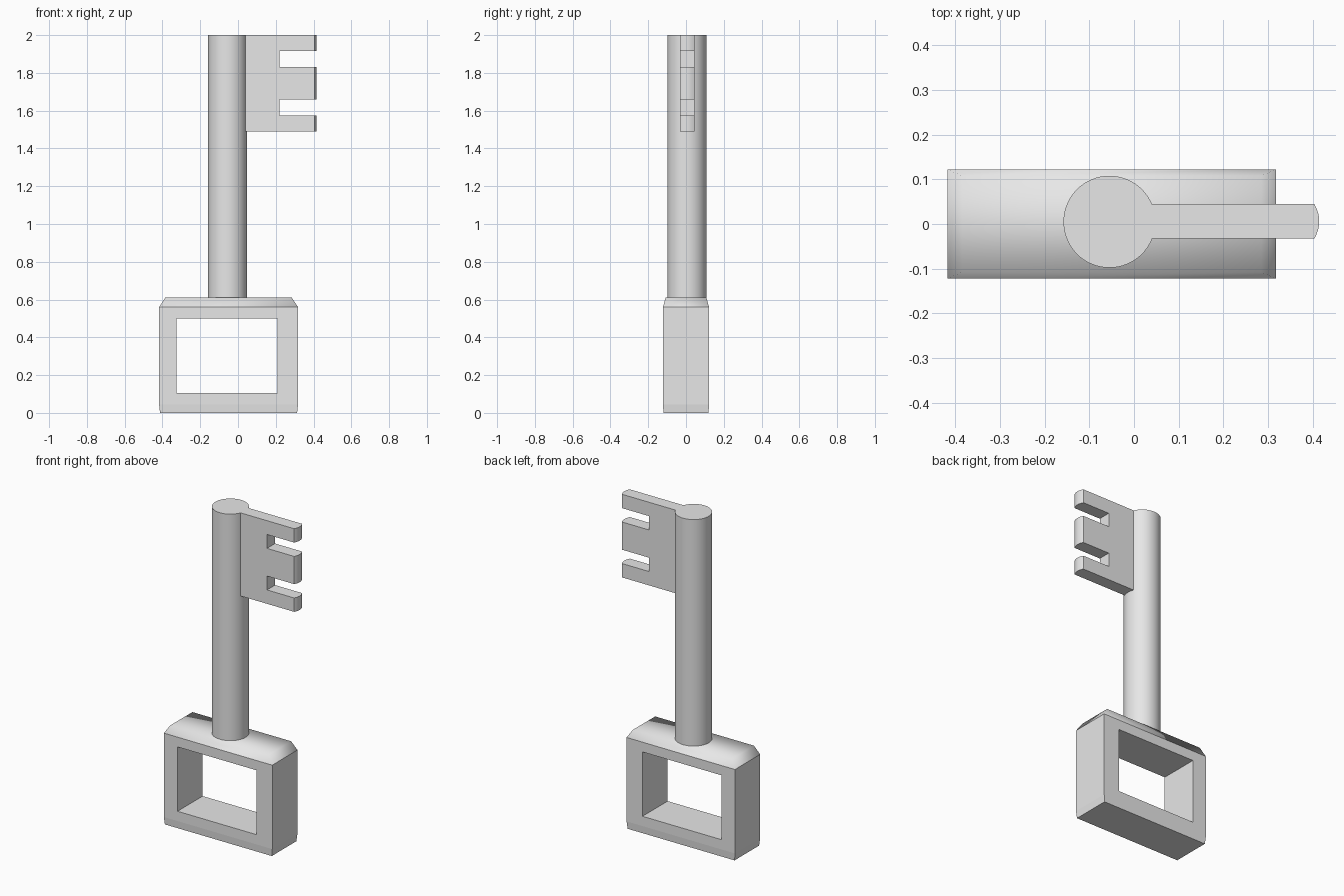
import bpy, bmesh, math

if "Cube" in bpy.data.objects:
    bpy.data.objects.remove(bpy.data.objects["Cube"])

grey = bpy.data.materials.new("plain grey")
grey.use_nodes = True
grey.diffuse_color = (0.8, 0.8, 0.8, 1)
grey.node_tree.nodes["Principled BSDF"].inputs["Base Color"].default_value = (0.8, 0.8, 0.8, 1)


def finish(bm, name):
    bmesh.ops.recalc_face_normals(bm, faces=bm.faces)
    mesh = bpy.data.meshes.new(name)
    bm.to_mesh(mesh)
    bm.free()
    mesh.materials.append(grey)
    obj = bpy.data.objects.new(name, mesh)
    bpy.context.collection.objects.link(obj)
    return obj


def smooth(obj):
    bpy.ops.object.select_all(action='DESELECT')
    obj.select_set(True)
    bpy.context.view_layer.objects.active = obj
    bpy.ops.object.shade_smooth_by_angle(angle=math.radians(30))


def bridge(bm, a, b):
    """Quads between two closed rings of equal length; returns the faces."""
    n = len(a)
    return [bm.faces.new((a[i], a[(i + 1) % n], b[(i + 1) % n], b[i])) for i in range(n)]


# Bow: rectangular rings stacked upward, with a window through the middle
bm = bmesh.new()
levels = [(0, 0.363, 0.119), (0.045, 0.368, 0.122), (0.56, 0.368, 0.122), (0.61, 0.335, 0.108)]
rings = [[bm.verts.new((-0.05 + sx * hx, sy * hy, z))
          for sx, sy in ((-1, -1), (1, -1), (1, 1), (-1, 1))]
         for z, hx, hy in levels]
bm.faces.new(rings[0])
bridge(bm, rings[0], rings[1])
cap = bridge(bm, rings[2], rings[3]) + [bm.faces.new(rings[3])]
low, high = rings[1], rings[2]
window = []
for sy, (l, r) in ((-1, (0, 1)), (1, (3, 2))):
    outer = [low[l], low[r], high[r], high[l]]
    inner = [bm.verts.new((x, sy * 0.122, z))
             for x, z in ((-0.325, 0.105), (0.21, 0.105), (0.21, 0.5), (-0.325, 0.5))]
    bridge(bm, outer, inner)
    window.append(inner)
bridge(bm, *window)
for a, b in ((0, 3), (1, 2)):
    bm.faces.new((low[a], low[b], high[b], high[a]))
# The cap is softly shaded, with a crisp edge where it meets the walls
for face in cap:
    face.smooth = True
for i in range(4):
    bm.edges.get((high[i], high[(i + 1) % 4])).smooth = False
finish(bm, "bow")

# Shaft
bpy.ops.mesh.primitive_cylinder_add(vertices=64, radius=0.103, depth=1.4,
                                    location=(-0.055, 0.005, 1.3))
shaft = bpy.context.object
shaft.name = "shaft"
shaft.data.materials.append(grey)
smooth(shaft)

# Bit: toothed profile swept through its thickness, with rounded tooth ends
bm = bmesh.new()
teeth = [(1.49, 1.575), (1.66, 1.83), (1.915, 2.0)]
steps, half = 8, 0.039
layers = []
for k in range(steps + 1):
    t = 2 * k / steps - 1
    tip = 0.415 - 0.011 * t * t
    profile = [(0.03, 1.49)]
    for i, (bottom, top) in enumerate(teeth):
        if i > 0:
            profile.append((0.22, bottom))
        profile += [(tip, bottom), (tip, top)]
        if i < 2:
            profile.append((0.22, top))
    profile.append((0.03, 2.0))
    layers.append([bm.verts.new((x, 0.006 + t * half, z)) for x, z in profile])
for a, b in zip(layers, layers[1:]):
    bridge(bm, a, b)
bm.faces.new(layers[0])
bm.faces.new(layers[-1])
smooth(finish(bm, "bit"))
